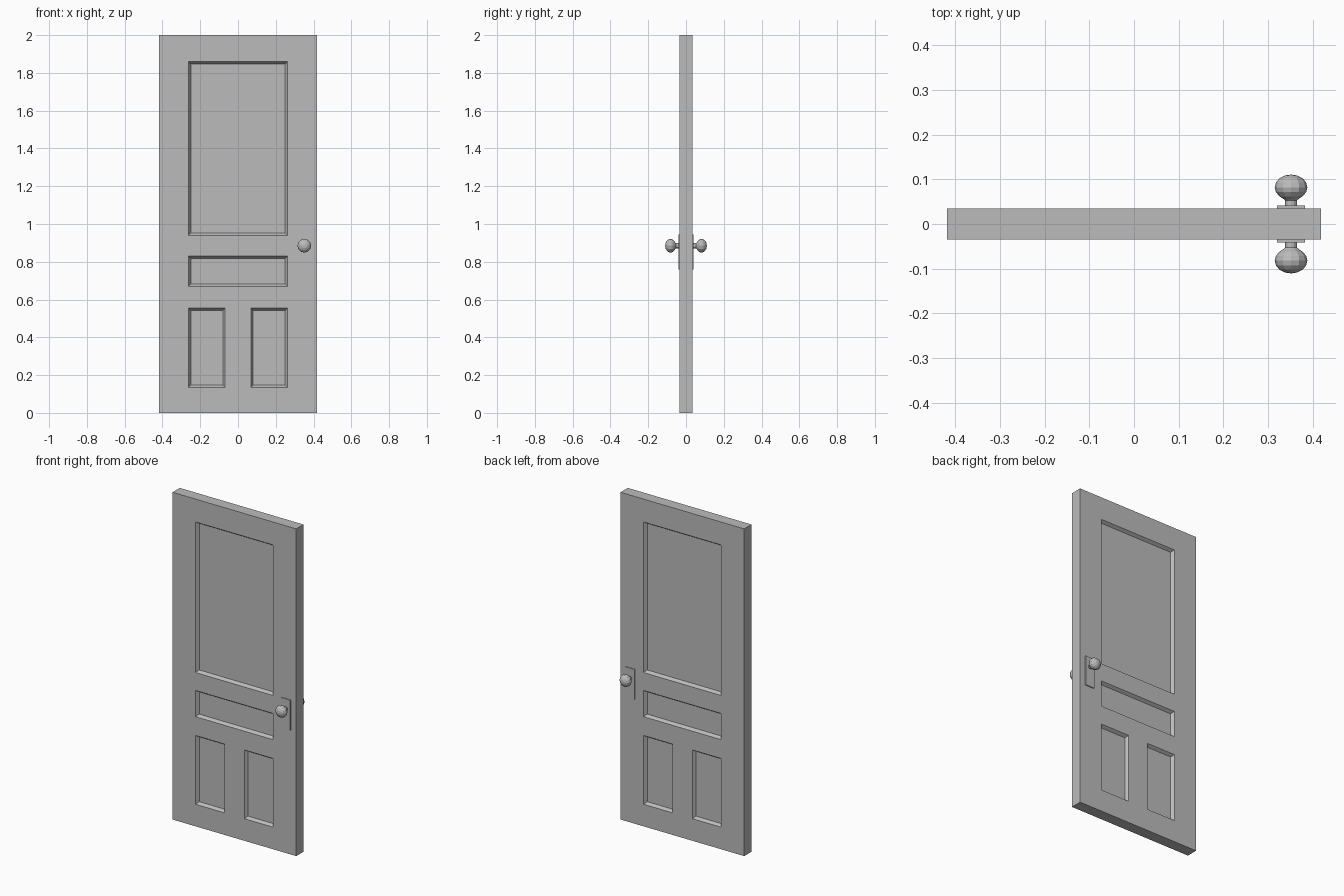
import bpy
import bmesh
import math
from mathutils import Matrix

cube = bpy.data.objects.get("Cube")
if cube:
    bpy.data.objects.remove(cube, do_unlink=True)

grey = bpy.data.materials.new("plain grey")
grey.use_nodes = True
colour = (0.5, 0.5, 0.5, 1)
grey.diffuse_color = colour
grey.node_tree.nodes["Principled BSDF"].inputs["Base Color"].default_value = colour

HALF_W, HALF_T, HEIGHT = 0.418, 0.035, 2.0
KNOB_X, KNOB_Z = 0.351, 0.885


def finish(bm, name):
    bmesh.ops.remove_doubles(bm, verts=bm.verts, dist=0.0001)
    bmesh.ops.recalc_face_normals(bm, faces=bm.faces)
    mesh = bpy.data.meshes.new(name)
    bm.to_mesh(mesh)
    bm.free()
    mesh.materials.append(grey)
    obj = bpy.data.objects.new(name, mesh)
    bpy.context.collection.objects.link(obj)
    return obj


def box(name, x0, x1, y0, y1, z0, z1):
    bm = bmesh.new()
    bmesh.ops.create_cube(bm, size=1)
    bmesh.ops.scale(bm, vec=(x1 - x0, y1 - y0, z1 - z0), verts=bm.verts)
    bmesh.ops.translate(bm, vec=((x0 + x1) / 2, (y0 + y1) / 2, (z0 + z1) / 2), verts=bm.verts)
    return finish(bm, name)


# Door leaf: slab cut into a grid, with the panel fields sunk on both faces
panels = [
    (-0.262, 0.262, 0.94, 1.86),
    (-0.262, 0.262, 0.67, 0.83),
    (-0.262, -0.068, 0.135, 0.555),
    (0.068, 0.262, 0.135, 0.555),
]
bm = bmesh.new()
bmesh.ops.create_cube(bm, size=1)
bmesh.ops.scale(bm, vec=(2 * HALF_W, 2 * HALF_T, HEIGHT), verts=bm.verts)
bmesh.ops.translate(bm, vec=(0, 0, HEIGHT / 2), verts=bm.verts)
cuts = {((x, 0, 0), (1, 0, 0)) for p in panels for x in p[:2]}
cuts |= {((0, 0, z), (0, 0, 1)) for p in panels for z in p[2:]}
for co, no in sorted(cuts):
    bmesh.ops.bisect_plane(bm, geom=bm.verts[:] + bm.edges[:] + bm.faces[:],
                           plane_co=co, plane_no=no)
for x0, x1, z0, z1 in panels:
    for side in (-1, 1):
        field = [f for f in bm.faces if f.normal.y * side > 0.9
                 and x0 < f.calc_center_median().x < x1
                 and z0 < f.calc_center_median().z < z1]
        bmesh.ops.inset_region(bm, faces=field, thickness=0.012, depth=-0.018,
                               use_even_offset=True)
bmesh.ops.dissolve_limit(bm, angle_limit=0.01, verts=bm.verts, edges=bm.edges)
finish(bm, "door_leaf")

# Knob profile: (radius, distance from door centre), stem then flattened ball
ball_centre, ball_r, ball_half = 0.082, 0.0365, 0.0285
stem = [(0.0135, 0.04), (0.0135, 0.053), (0.017, 0.056)]
ball = [(ball_r * math.sin(a), ball_centre - ball_half * math.cos(a))
        for a in (math.pi * i / 8 for i in range(2, 9))]

for side, label in ((-1, "front"), (1, "back")):
    # Backplate
    y0, y1 = sorted((side * HALF_T, side * 0.041))
    box(label + "_backplate", KNOB_X - 0.031, KNOB_X + 0.031, y0, y1, 0.76, 0.945)

    # Knob with stem, turned around the y axis
    bm = bmesh.new()
    verts = [bm.verts.new((r, side * y, 0)) for r, y in stem + ball]
    edges = [bm.edges.new(pair) for pair in zip(verts, verts[1:])]
    bmesh.ops.spin(bm, geom=verts + edges, cent=(0, 0, 0), axis=(0, 1, 0),
                   angle=math.tau, steps=12, use_merge=True)
    bmesh.ops.translate(bm, vec=(KNOB_X, 0, KNOB_Z), verts=bm.verts)
    finish(bm, label + "_knob")
